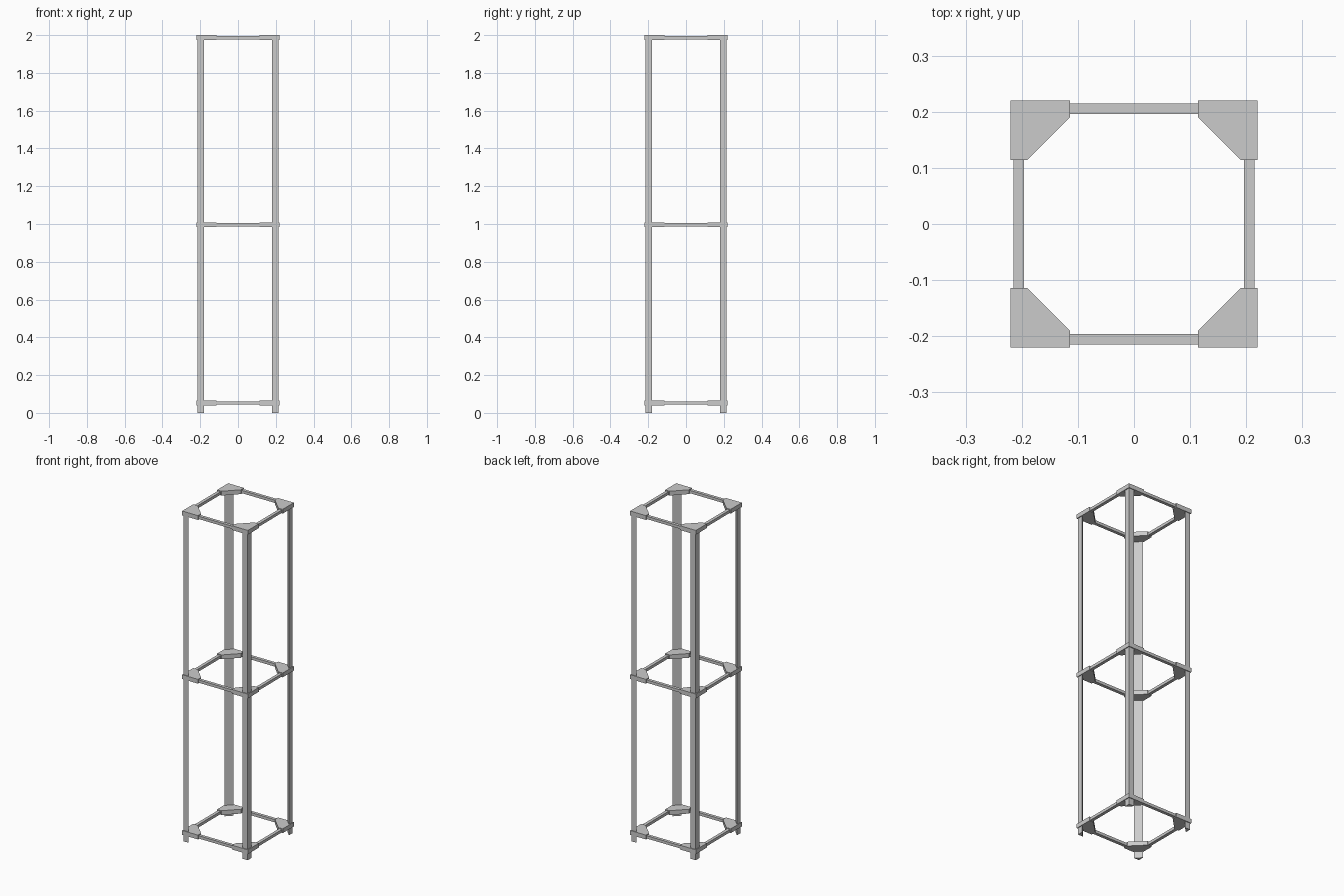
import bpy, bmesh
from mathutils import Matrix, Vector

cube = bpy.data.objects.get("Cube")
if cube:
    bpy.data.objects.remove(cube, do_unlink=True)

grey = bpy.data.materials.new("plain grey")
grey.use_nodes = True
colour = (0.6, 0.6, 0.6, 1)
grey.diffuse_color = colour
grey.node_tree.nodes["Principled BSDF"].inputs["Base Color"].default_value = colour

OUT = 0.215      # outer face of legs and rails
EDGE = 0.22      # outer face of corner brackets
ARM = 0.114      # where bracket arms end
LEVELS = {"lower": 0.04, "middle": 0.983, "upper": 1.974}
THICK = 0.026


def prism(name, outline, z0, z1, turn):
    """Extrude a flat outline upward, then turn it by quarter turns about z."""
    bm = bmesh.new()
    face = bm.faces.new([bm.verts.new((x, y, z0)) for x, y in outline])
    grown = bmesh.ops.extrude_face_region(bm, geom=[face])
    top = [v for v in grown["geom"] if isinstance(v, bmesh.types.BMVert)]
    bmesh.ops.translate(bm, verts=top, vec=Vector((0, 0, z1 - z0)))
    bmesh.ops.recalc_face_normals(bm, faces=bm.faces)
    bm.transform(Matrix.Rotation(turn * 1.5707963, 4, 'Z'))
    mesh = bpy.data.meshes.new(name)
    bm.to_mesh(mesh)
    bm.free()
    mesh.materials.append(grey)
    obj = bpy.data.objects.new(name, mesh)
    bpy.context.collection.objects.link(obj)


# Three-sided leg, gusset bracket and rail outlines for one corner and side
inner = OUT - 0.035
leg = [(OUT, OUT), (inner, OUT), (OUT, inner)]
bracket = [(EDGE, EDGE), (ARM, EDGE), (ARM, 0.19),
           (0.19, ARM), (EDGE, ARM)]
rail = [(-0.12, OUT - 0.019), (0.12, OUT - 0.019), (0.12, OUT), (-0.12, OUT)]

corners = ["back_left", "back_right", "front_right", "front_left"]
sides = ["back", "right", "front", "left"]

for i, (corner, side) in enumerate(zip(corners, sides)):
    prism(corner + "_leg", leg, 0, 1.995, i)
    for level, z in LEVELS.items():
        prism(f"{level}_{corner}_bracket", bracket, z, z + THICK, i)
        prism(f"{level}_{side}_rail", rail, z + 0.004, z + 0.021, i)
